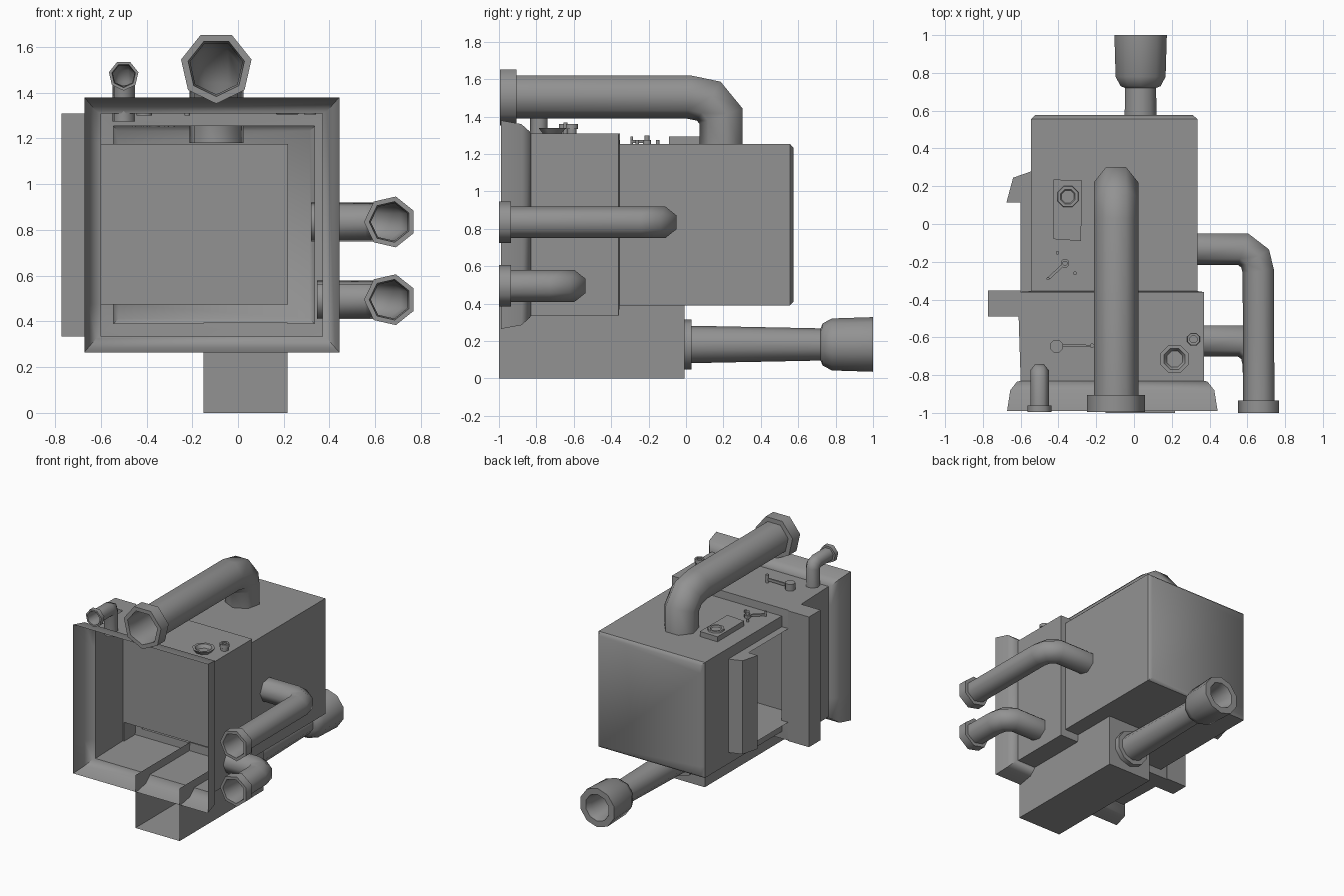
import bpy, bmesh, math
from mathutils import Vector

if "Cube" in bpy.data.objects:
    bpy.data.objects.remove(bpy.data.objects["Cube"])

METAL = bpy.data.materials.new("dull_metal")
METAL.diffuse_color = (0.29, 0.29, 0.29, 1)
METAL.use_nodes = True
METAL.node_tree.nodes["Principled BSDF"].inputs["Base Color"].default_value = METAL.diffuse_color


def finish(name, bm, smooth=0):
    bmesh.ops.recalc_face_normals(bm, faces=bm.faces)
    me = bpy.data.meshes.new(name)
    bm.to_mesh(me)
    bm.free()
    me.materials.append(METAL)
    ob = bpy.data.objects.new(name, me)
    bpy.context.collection.objects.link(ob)
    if smooth:
        bpy.ops.object.select_all(action='DESELECT')
        bpy.context.view_layer.objects.active = ob
        ob.select_set(True)
        bpy.ops.object.shade_smooth_by_angle(angle=math.radians(smooth))
    return ob


def loft(bm, rings, cap_start=False, cap_end=False, skip=()):
    vs = [[bm.verts.new(p) for p in r] for r in rings]
    n = len(vs[0])
    for i in range(len(vs) - 1):
        for j in range(n):
            if (i, j) not in skip:
                k = (j + 1) % n
                bm.faces.new((vs[i][j], vs[i][k], vs[i + 1][k], vs[i + 1][j]))
    if cap_start:
        bm.faces.new(vs[0])
    if cap_end:
        bm.faces.new(vs[-1])


def prism(name, profile, z0, z1):
    bm = bmesh.new()
    loft(bm, [[(x, y, z) for x, y in profile] for z in (z0, z1)], True, True)
    return finish(name, bm)


def box(name, x0, x1, y0, y1, z0, z1, open_dirs=()):
    """Box; faces whose outward normal is listed in open_dirs are removed."""
    ob = prism(name, [(x0, y0), (x1, y0), (x1, y1), (x0, y1)], z0, z1)
    bm = bmesh.new()
    bm.from_mesh(ob.data)
    bm.normal_update()
    gone = [f for f in bm.faces if any(f.normal.dot(Vector(d)) > 0.9 for d in open_dirs)]
    bmesh.ops.delete(bm, geom=gone, context='FACES')
    bm.to_mesh(ob.data)
    bm.free()
    return ob


def lathe(name, origin, axis, profile, n):
    """Round part: profile is (distance along axis, radius)."""
    t = Vector(axis)
    u = Vector((1, 0, 0))
    v = t.cross(u)
    rings = []
    for d, r in profile:
        rings.append([Vector(origin) + t * d + (u * math.cos(a) + v * math.sin(a)) * r
                      for a in (2 * math.pi * (j + 0.5) / n for j in range(n))])
    bm = bmesh.new()
    loft(bm, rings, True, True)
    return finish(name, bm, 50)


def pipe(name, path, axis, r, collar_r, collar_len, n=7):
    """Hollow bent pipe from an open collared front end to the engine wall."""
    pts = [Vector(p) for p in path]
    ax = Vector(axis)
    fwd = Vector((0, 1, 0))

    def ring(c, t, rad, stretch=1.0):
        b = t.cross(ax).normalized()
        return [c + b * (math.cos(2 * math.pi * j / n) * rad * stretch)
                + ax * (math.sin(2 * math.pi * j / n) * rad) for j in range(n)]

    def run(rad):
        out = []
        for i in range(1, len(pts)):
            a = (pts[i] - pts[i - 1]).normalized()
            b = (pts[i + 1] - pts[i]).normalized() if i + 1 < len(pts) else a
            t = (a + b).normalized()
            out.append(ring(pts[i], t, rad, 1 / t.dot(a)))
        return out

    front, back = pts[0], pts[0] + fwd * collar_len
    rings = run(r * 0.97)[::-1]
    rings += [ring(back, fwd, r * 0.97), ring(front, fwd, collar_r * 0.8),
              ring(front, fwd, collar_r), ring(back, fwd, collar_r), ring(back, fwd, r)]
    bm = bmesh.new()
    loft(bm, rings + run(r))
    return finish(name, bm, 60)


# Main hollow housing: flared front flange, middle section, rear section
D0, D1 = 0.475, 1.175            # side opening heights
sections = [(-0.99, -0.672, 0.443, 0.265, 1.38), (-0.88, -0.655, 0.425, 0.285, 1.36),
            (-0.835, -0.62, 0.39, 0.325, 1.32), (-0.83, -0.60, 0.37, 0.335, 1.31),
            (-0.36, -0.615, 0.37, 0.335, 1.31), (-0.355, -0.545, 0.335, 0.39, 1.255),
            (0.115, -0.545, 0.335, 0.39, 1.255), (0.555, -0.545, 0.335, 0.39, 1.255),
            (0.576, -0.523, 0.313, 0.412, 1.233)]
bm = bmesh.new()
loft(bm, [[(x0, y, z0), (x1, y, z0), (x1, y, z1), (x0, y, z1), (x0, y, D1), (x0, y, D0)]
          for y, x0, x1, z0, z1 in sections], False, True, skip={(5, 4)})
finish("housing", bm, 45)

# Side intake: inner chamber, front jamb, rear scoop
box("intake_chamber", -0.6, 0.218, -0.49, 0.115, D0, D1, [(-1, 0, 0)])
box("intake_front_jamb", -0.772, -0.60, -0.49, -0.352, 0.335, 1.31)
box("intake_jamb_return", -0.60, -0.545, -0.485, -0.353, D0, D1)
prism("intake_rear_scoop", [(-0.54, 0.115), (-0.675, 0.115), (-0.64, 0.245), (-0.54, 0.28)], D0, D1)

# Lower channel, open at the front and into the housing
box("lower_channel", -0.15, 0.217, -1.0, -0.008, 0.0, 0.395, [(0, -1, 0), (0, 0, 1)])
box("channel_roof", -0.15, 0.217, -0.355, -0.008, 0.385, 0.395)

# Rear exhaust with collar and bell end
lathe("rear_exhaust", (0.035, 0, 0.182), (0, 1, 0),
      [(-0.01, 0.134), (0.03, 0.134), (0.03, 0.1), (0.72, 0.086), (0.73, 0.112), (0.78, 0.139),
       (1.0, 0.146), (1.0, 0.1), (0.95, 0.085), (0.8, 0.08)], 10)

# Collared pipes
pipe("top_main_pipe", [(-0.095, -0.995, 1.51), (-0.095, 0.02, 1.51), (-0.095, 0.125, 1.488),
                       (-0.095, 0.193, 1.405), (-0.095, 0.193, 1.18)], (1, 0, 0), 0.121, 0.158, 0.09)
pipe("top_small_pipe", [(-0.50, -0.995, 1.475), (-0.50, -0.82, 1.475), (-0.50, -0.795, 1.465),
                        (-0.50, -0.785, 1.44), (-0.50, -0.785, 1.275)], (1, 0, 0), 0.05, 0.066, 0.035)
for label, z, y, x_end in (("upper", 0.835, -0.13, 0.32), ("lower", 0.495, -0.615, 0.345)):
    pipe("side_pipe_" + label, [(0.665, -1.0, z), (0.662, y - 0.12, z), (0.645, y - 0.05, z),
                                (0.58, y, z), (x_end, y, z)], (0, 0, -1), 0.087, 0.114, 0.065)

# Control plate and knob on the rear roof
UP = (0, 0, 1)
prism("control_plate", [(-0.425, -0.08), (-0.28, -0.09), (-0.277, 0.232), (-0.425, 0.235)], 1.25, 1.293)
lathe("control_knob", (-0.35, 0.145, 1.285), UP, [(0, 0.062), (0.02, 0.058), (0.02, 0.042), (0.012, 0.036)], 8)

# Levers and studs: round posts given as x, y, base z, height, radius
for i, (x, y, z, h, r) in enumerate([(-0.365, -0.208, 1.25, 0.025, 0.024), (-0.365, -0.208, 1.27, 0.03, 0.014),
                                     (-0.455, -0.29, 1.25, 0.045, 0.008), (-0.405, -0.152, 1.25, 0.025, 0.01),
                                     (-0.312, -0.26, 1.25, 0.025, 0.01), (-0.41, -0.647, 1.30, 0.06, 0.036),
                                     (-0.222, -0.645, 1.30, 0.07, 0.012)]):
    lathe(f"roof_post_{i}", (x, y, z), UP, [(0, r), (h, r)], 8)
prism("rear_lever_bar", [(-0.46, -0.285), (-0.45, -0.296), (-0.36, -0.213), (-0.37, -0.202)], 1.26, 1.275)
prism("front_lever_bar", [(-0.41, -0.652), (-0.22, -0.65), (-0.22, -0.64), (-0.41, -0.636)], 1.325, 1.345)

# Filler cup and small bolt on the middle roof
lathe("filler_cup", (0.215, -0.715, 1.305), UP, [(0, 0.05), (0.035, 0.08), (0.035, 0.06), (0.01, 0.045)], 8)
lathe("roof_bolt", (0.315, -0.61, 1.305), UP, [(0, 0.028), (0.03, 0.028), (0.03, 0.036), (0.055, 0.034),
                                               (0.055, 0.02), (0.045, 0.02)], 8)
